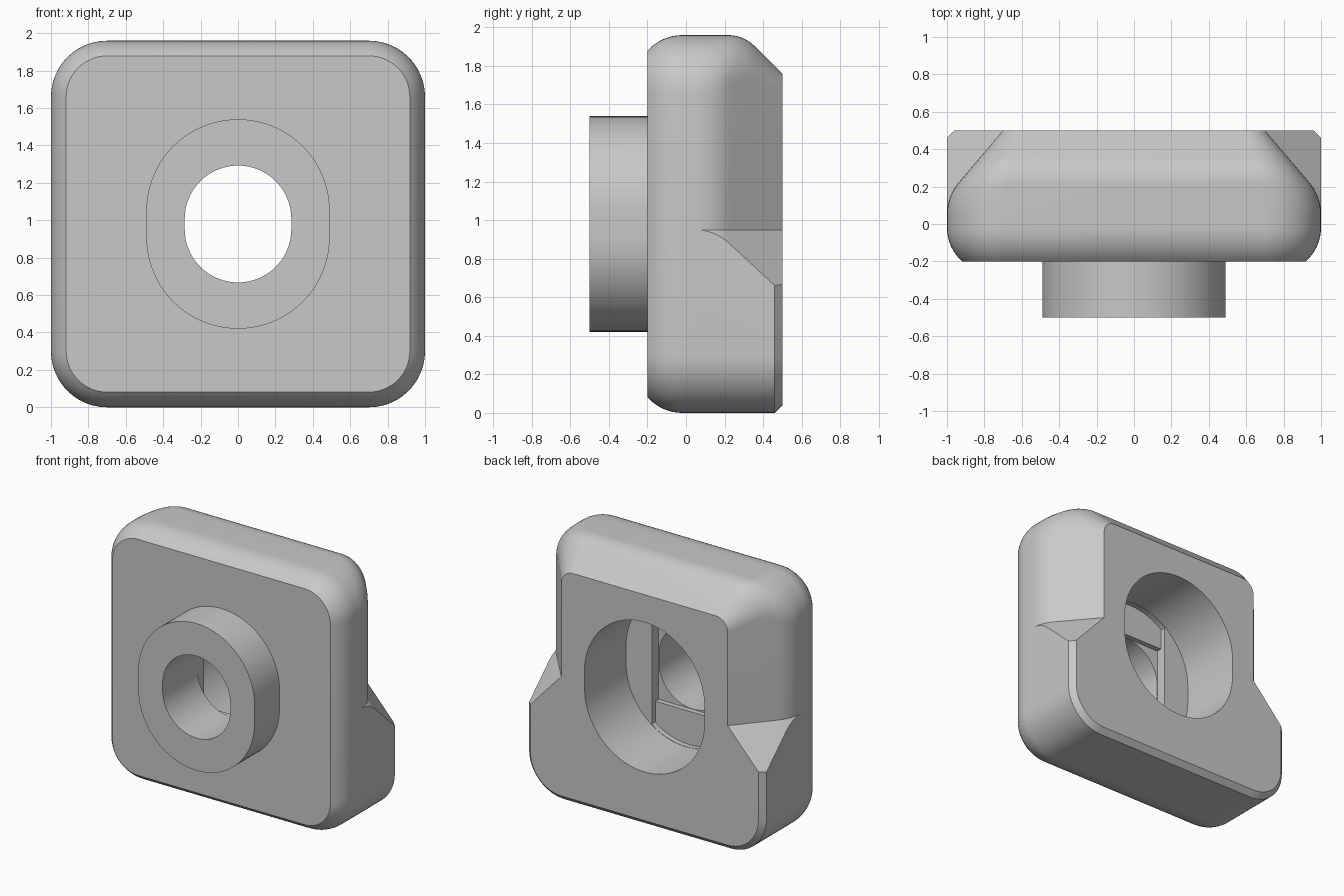
import bpy, bmesh
from math import sin, cos, pi, sqrt, asin, radians

cube = bpy.data.objects.get("Cube")
if cube:
    bpy.data.objects.remove(cube, do_unlink=True)

grey = bpy.data.materials.new("plain grey")
grey.use_nodes = True
GREY = (0.58, 0.58, 0.58, 1)
grey.diffuse_color = GREY
grey.node_tree.nodes["Principled BSDF"].inputs["Base Color"].default_value = GREY

HEIGHT, MID = 1.96, 0.98      # overall height and hole axis height
BACK = 0.5
LEDGE = 0.95                  # height where the base starts to flare
CORNER = 0.3


def loft(name, rings):
    """Skin equal-length rings of points and cap both ends."""
    bm = bmesh.new()
    loops = [[bm.verts.new(p) for p in ring] for ring in rings]
    for a, b in zip(loops, loops[1:]):
        for i in range(len(a)):
            j = (i + 1) % len(a)
            bm.faces.new((a[i], a[j], b[j], b[i]))
    bm.faces.new(loops[0])
    bm.faces.new(loops[-1])
    bmesh.ops.remove_doubles(bm, verts=bm.verts, dist=1e-5)
    bmesh.ops.recalc_face_normals(bm, faces=bm.faces)
    mesh = bpy.data.meshes.new(name)
    bm.to_mesh(mesh)
    bm.free()
    mesh.materials.append(grey)
    obj = bpy.data.objects.new(name, mesh)
    bpy.context.collection.objects.link(obj)
    return obj


def arc(cx, cz, r, start, n=12):
    """Quarter circle, counter-clockwise from the start angle."""
    return [(cx + r * cos(start + pi / 2 * i / n),
             cz + r * sin(start + pi / 2 * i / n)) for i in range(n + 1)]


def stadium(half_width, half_height, clamp=9):
    """Upright slot outline, optionally trimmed to flat sides."""
    lift = half_height - half_width
    pts = []
    for k, s in enumerate((1, 1, -1, -1)):
        quarter = arc(0, MID + s * lift, half_width, k * pi / 2, 20)
        pts += quarter if k % 2 else quarter[:-1]
    return [(max(-clamp, min(clamp, x)), z) for x, z in pts]


def prism(name, outline, y0, y1):
    return loft(name, [[(x, y, z) for x, z in outline] for y in (y0, y1)])


def boolean(target, tool, operation):
    mod = target.modifiers.new(operation.lower(), "BOOLEAN")
    mod.operation, mod.object, mod.solver = operation, tool, "EXACT"
    bpy.context.view_layer.objects.active = target
    bpy.ops.object.modifier_apply(modifier=mod.name)
    bpy.data.objects.remove(tool, do_unlink=True)


def front_inset(y):
    """Rounded front edge."""
    d = max(0, -0.02 - y)
    return 0.24 - sqrt(0.24 ** 2 - d * d)


def taper(y, start, radius, angle):
    """Arc that runs on into a straight slope of the given angle."""
    d = max(0, y - start)
    reach = radius * sin(angle)
    if d <= reach:
        return radius - sqrt(radius ** 2 - d * d)
    return radius * (1 - cos(angle)) + (d - reach) * sin(angle) / cos(angle)


def body_ring(y):
    """Cross-section: wide base, sloping ledge, narrower tapered top."""
    f = front_inset(y)
    c = max(0, y - 0.46)                       # rear chamfer of the base
    side = taper(y, 0.05, 0.267, radians(40.4))
    base = 1 - f - c
    w = min(base, 1 - f - side)
    top = HEIGHT - f - taper(y, 0.217, 0.2, pi / 4)
    r = CORNER - f - c
    r_top = CORNER - f - side * 0.67
    half = arc(base - r, f + c + r, r, -pi / 2)
    half += [(base, LEDGE - 1.09 * (base - w)), (w, LEDGE)]
    half += arc(w - r_top, top - r_top, r_top, 0)
    outline = half + [(-x, z) for x, z in reversed(half)]
    return [(x, y, z) for x, z in outline]


# Body lofted from front to back
edge = asin(0.75)
depths = [-0.02 - 0.24 * sin(edge * (1 - i / 8)) for i in range(9)]
depths += [0.05 + 0.0154 * i for i in range(21)] + [0.46, BACK]
body = loft("clamp_body", [body_ring(y) for y in depths])

# Raised collar on the front
boolean(body, prism("collar", stadium(0.49, 0.56), -0.5, -0.1), "UNION")

# Rear recess with two shallow steps down to the through hole
HOLE_W, HOLE_H = 0.285, 0.3125
w, h = HOLE_W + 0.002, HOLE_H + 0.002
square = [(-w, MID - h), (w, MID - h), (w, MID + h), (-w, MID + h)]
cutters = [
    prism("recess_cutter", stadium(0.505, 0.57), 0, 0.6),
    prism("slot_cutter", stadium(0.503, 0.568, w), -0.04, 0.1),
    prism("square_cutter", square, -0.08, 0.15),
    prism("hole_cutter", stadium(HOLE_W, HOLE_H), -0.6, 0.2),
]
for cutter in cutters:
    cutter.hide_render = True
    boolean(body, cutter, "DIFFERENCE")

# Smooth rounded surfaces, crisp edges
bpy.ops.object.select_all(action="DESELECT")
body.select_set(True)
bpy.context.view_layer.objects.active = body
bpy.ops.object.shade_smooth_by_angle(angle=radians(25))
